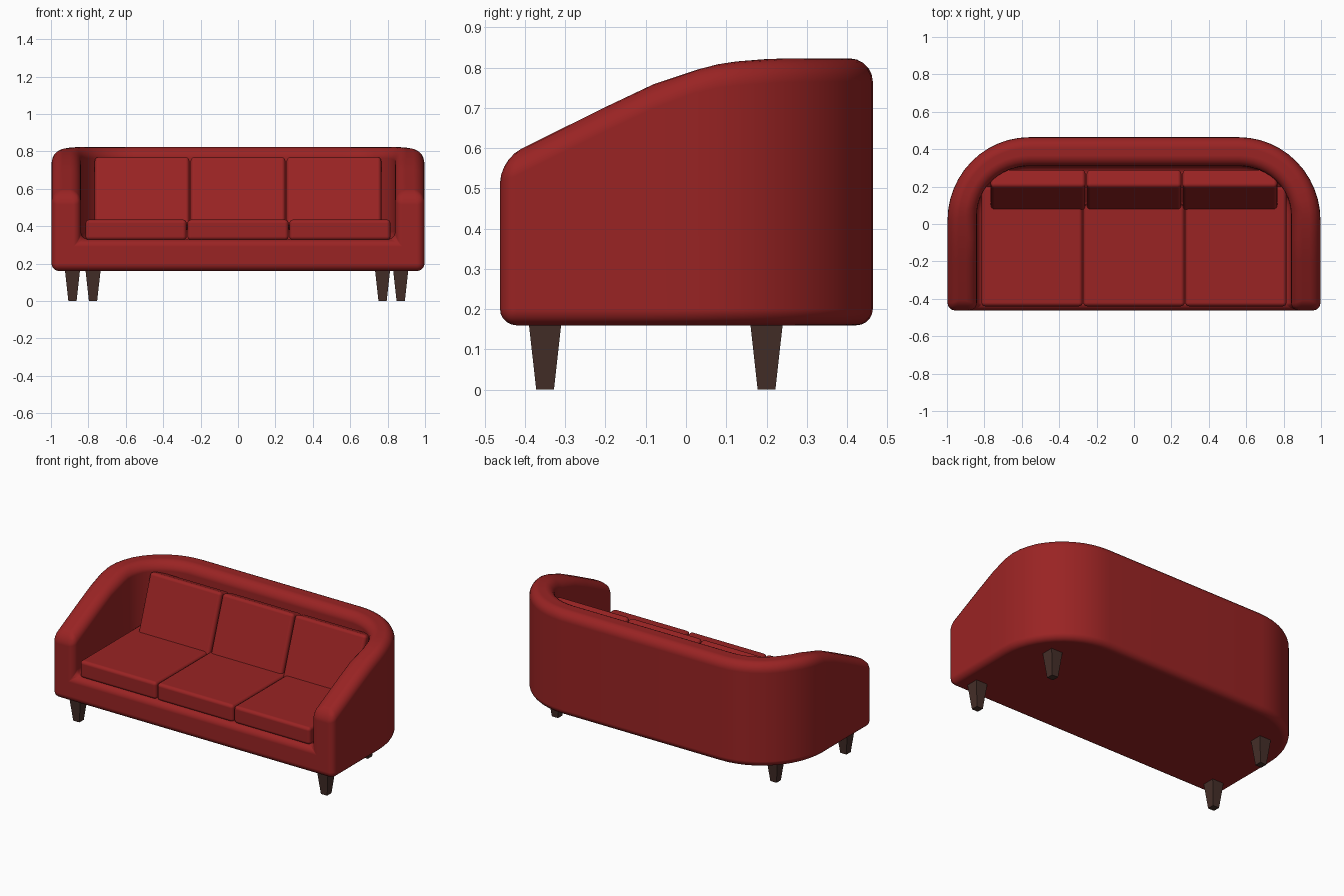
import bpy, bmesh
from math import sin, cos, pi, radians
from mathutils import Matrix

if "Cube" in bpy.data.objects:
    bpy.data.objects.remove(bpy.data.objects["Cube"])


def material(name, rgb):
    m = bpy.data.materials.new(name)
    m.diffuse_color = (*rgb, 1)
    m.use_nodes = True
    m.node_tree.nodes["Principled BSDF"].inputs["Base Color"].default_value = m.diffuse_color
    return m


RED = material("red_fabric", (0.32, 0.017, 0.017))
WOOD = material("dark_wood", (0.06, 0.028, 0.022))


def make_object(name, bm, mat, bevel=0, segments=4, weighted=False):
    bmesh.ops.recalc_face_normals(bm, faces=bm.faces)
    me = bpy.data.meshes.new(name)
    bm.to_mesh(me)
    bm.free()
    me.materials.append(mat)
    ob = bpy.data.objects.new(name, me)
    bpy.context.collection.objects.link(ob)
    if bevel:
        for p in me.polygons:
            p.use_smooth = True
        mod = ob.modifiers.new("rounded_edges", 'BEVEL')
        mod.width = bevel
        mod.segments = segments
        mod.limit_method = 'WEIGHT' if weighted else 'ANGLE'
        mod.angle_limit = radians(35)
        mod.harden_normals = True
    return ob


# Height of the arms and back, by depth
PROFILE = [(-0.46, 0.572), (-0.2, 0.702), (-0.05, 0.773), (0.02, 0.796),
           (0.1, 0.813), (0.25, 0.822), (0.5, 0.823)]


def height(y):
    for (y0, z0), (y1, z1) in zip(PROFILE, PROFILE[1:]):
        if y <= y1:
            return z0 + (z1 - z0) * (y - y0) / (y1 - y0)
    return PROFILE[-1][1]


def u_path(half_width, cx, cy, ry, steps=12):
    """U-shaped plan line from the front right round the back to the front left."""
    right = [(half_width, y) for y in (-0.462, -0.2, -0.08)]
    rx = half_width - cx
    for i in range(steps + 1):
        a = pi / 2 * i / steps
        right.append((cx + rx * cos(a), cy + ry * sin(a)))
    return right + [(-x, y) for x, y in reversed(right)]


# Body: base, arms and wraparound back as one solid
outer = u_path(0.997, 0.56, 0.02, 0.444)
inner = u_path(0.84, 0.56, 0.05, 0.26)
bm = bmesh.new()
ob_, ot, it, ib = [], [], [], []
for (x, y), (u, v) in zip(outer, inner):
    h = height(max(y, -0.46))
    ob_.append(bm.verts.new((x, y, 0.16)))
    ot.append(bm.verts.new((x, y, h)))
    it.append(bm.verts.new((u, v, h)))
    ib.append(bm.verts.new((u, v, 0.33)))
for a, b in ((ob_, ot), (ot, it), (it, ib)):
    for i in range(len(a) - 1):
        bm.faces.new((a[i], a[i + 1], b[i + 1], b[i]))
bm.faces.new(ob_)
bm.faces.new(ib)
bm.faces.new((ob_[0], ot[0], it[0], ib[0], ib[-1], it[-1], ot[-1], ob_[-1]))
bmesh.ops.recalc_face_normals(bm, faces=bm.faces)
weight = bm.edges.layers.float.new("bevel_weight_edge")
for e in bm.edges:
    if e.calc_face_angle() > radians(35):
        top = all(v.co.z > 0.5 for v in e.verts)
        e[weight] = 1.0 if top else 0.7
make_object("sofa_body", bm, RED, 0.058, 5, weighted=True)


def cushion(name, size, location, tilt=0):
    bm = bmesh.new()
    bmesh.ops.create_cube(bm, size=1)
    bmesh.ops.scale(bm, vec=size, verts=bm.verts)
    ob = make_object(name, bm, RED, 0.02, 4)
    ob.location = location
    ob.rotation_euler.x = tilt


# Three seat cushions and three leaning back cushions
for i, side in enumerate(("left", "middle", "right")):
    k = i - 1
    cushion(f"{side}_seat_cushion", (0.54, 0.64, 0.11), (k * 0.545, -0.12, 0.38))
    cushion(f"{side}_back_cushion", (0.506, 0.1, 0.39), (k * 0.513, 0.182, 0.574),
            radians(-19.5))

# Tapered square legs
for name, x, y in (("front_left_leg", -0.885, -0.35), ("front_right_leg", 0.87, -0.35),
                   ("back_left_leg", -0.775, 0.2), ("back_right_leg", 0.773, 0.2)):
    bm = bmesh.new()
    bmesh.ops.create_cone(bm, cap_ends=True, segments=4, radius1=0.022 * 2 ** 0.5,
                          radius2=0.041 * 2 ** 0.5, depth=0.17,
                          matrix=Matrix.Translation((0, 0, 0.085)) @ Matrix.Rotation(pi / 4, 4, 'Z'))
    make_object(name, bm, WOOD).location = (x, y, 0)
